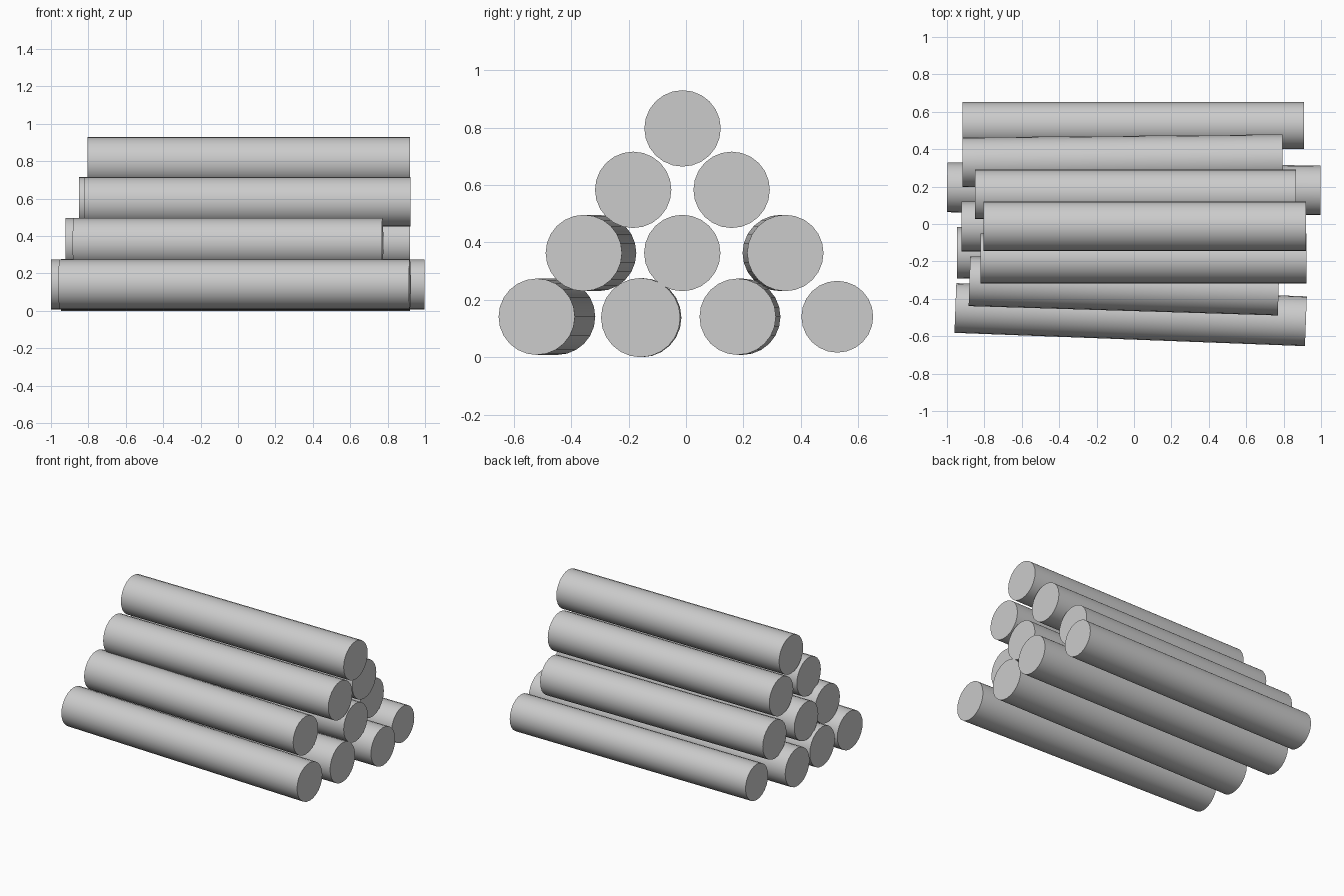
import bpy
from mathutils import Vector

if "Cube" in bpy.data.objects:
    bpy.data.objects.remove(bpy.data.objects["Cube"])

SIDES = 24


def log(name, x0, y0, x1, y1, z, r):
    """Capped round log running from its left end to its right end."""
    a, b = Vector((x0, y0, z)), Vector((x1, y1, z))
    bpy.ops.mesh.primitive_cylinder_add(vertices=SIDES, radius=r, depth=(b - a).length,
                                        location=(a + b) / 2)
    ob = bpy.context.object
    ob.name = name
    ob.rotation_euler = (b - a).to_track_quat('Z', 'Y').to_euler()
    bpy.ops.object.shade_smooth_by_angle()
    return ob


# Rows from the ground up: height of centre, then (x0, y0, x1, y1, radius) for each log
rows = [
    ("bottom", 0.141, [(-0.955, -0.449, 0.919, -0.520, 0.133),
                       (-0.947, -0.154, 0.920, -0.158, 0.138),
                       (-0.999, 0.196, 0.997, 0.180, 0.133),
                       (-0.917, 0.527, 0.908, 0.527, 0.125)]),
    ("second", 0.363, [(-0.880, -0.306, 0.773, -0.356, 0.133),
                       (-0.922, -0.013, 0.920, -0.013, 0.133),
                       (-0.917, 0.330, 0.795, 0.346, 0.133)]),
    ("third", 0.583, [(-0.822, -0.184, 0.921, -0.184, 0.133),
                      (-0.849, 0.159, 0.866, 0.159, 0.133)]),
    ("top", 0.797, [(-0.805, -0.012, 0.919, -0.012, 0.133)]),
]

# Stack the pile
for row, z, logs in rows:
    for i, (x0, y0, x1, y1, r) in enumerate(logs, 1):
        log(f"{row}_row_log_{i}", x0, y0, x1, y1, max(z, r) if r < 0.135 else r, r)
